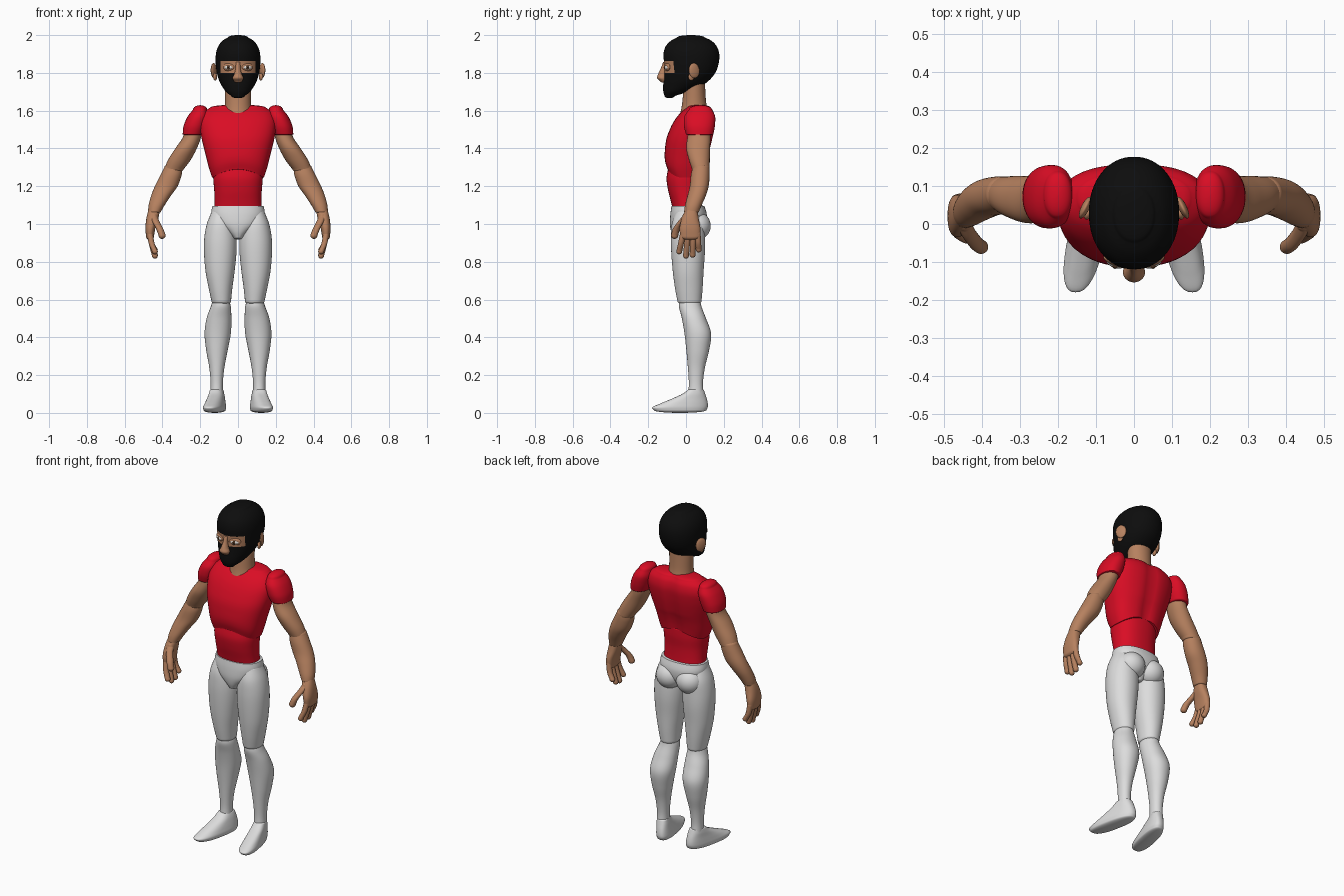
import bpy, bmesh, math
from mathutils import Matrix, Vector

cube = bpy.data.objects.get("Cube")
if cube:
    bpy.data.objects.remove(cube, do_unlink=True)


def material(name, r, g, b):
    mat = bpy.data.materials.new(name)
    mat.use_nodes = True
    mat.diffuse_color = (r, g, b, 1)
    bsdf = next(n for n in mat.node_tree.nodes if n.type == 'BSDF_PRINCIPLED')
    bsdf.inputs["Base Color"].default_value = (r, g, b, 1)
    bsdf.inputs["Roughness"].default_value = 0.6
    return mat


RED = material("red_shirt", 0.7, 0.004, 0.018)
WHITE = material("white_tights", 0.72, 0.72, 0.72)
SKIN = material("tan_skin", 0.47, 0.22, 0.115)
BLACK = material("black_mask", 0.004, 0.004, 0.004)
EYE = material("eye_white", 0.75, 0.72, 0.68)
IRIS = material("brown_iris", 0.1, 0.045, 0.02)


def finish(bm, name, *mats):
    bmesh.ops.recalc_face_normals(bm, faces=bm.faces)
    mesh = bpy.data.meshes.new(name)
    bm.to_mesh(mesh)
    bm.free()
    obj = bpy.data.objects.new(name, mesh)
    bpy.context.collection.objects.link(obj)
    for mat in mats:
        mesh.materials.append(mat)
    bpy.ops.object.select_all(action='DESELECT')
    obj.select_set(True)
    bpy.context.view_layer.objects.active = obj
    bpy.ops.object.shade_smooth_by_angle(angle=math.radians(50))
    return obj


def spline(a, b, c, d, t):
    """Point between b and c on a smooth curve through all four rings."""
    return [q + t / 2 * (r - p + t * (2 * p - 5 * q + 4 * r - s + t * (3 * (q - r) + s - p)))
            for p, q, r, s in zip(a, b, c, d)]


def skin_rings(rings, domes, power, warp, side, seg=48, steps=6):
    """Surface through level rings (z, x0, x1, y0, y1), bottom up, with domed ends."""
    rows = []
    last = len(rings) - 1
    for i in range(last):
        four = [rings[min(max(i + k, 0), last)] for k in (-1, 0, 1, 2)]
        rows += [(spline(*four, j / steps), 1) for j in range(steps)]
    rows.append((list(rings[-1]), 1))
    angles = [math.pi / 2 * k / 6 for k in range(1, 6)] + [1.55]
    low = [([rings[0][0] - domes[0] * math.sin(a), *rings[0][1:]], math.cos(a)) for a in reversed(angles)]
    top = [([rings[-1][0] + domes[1] * math.sin(a), *rings[-1][1:]], math.cos(a)) for a in angles]
    bm = bmesh.new()
    loops = []
    for (z, x0, x1, y0, y1), scale in low + rows + top:
        loop = []
        for k in range(seg):
            c, s = math.cos(math.tau * k / seg), math.sin(math.tau * k / seg)
            c = math.copysign(abs(c) ** (2 / power), c) * scale
            s = math.copysign(abs(s) ** (2 / power), s) * scale
            x, y, h = (x0 + x1) / 2 + c * (x1 - x0) / 2, (y0 + y1) / 2 + s * (y1 - y0) / 2, z
            if warp:
                x, y, h = warp(x, y, h)
            loop.append(bm.verts.new((x * side, y, h)))
        loops.append(loop)
    for a, b in zip(loops, loops[1:]):
        for k in range(seg):
            n = (k + 1) % seg
            bm.faces.new((a[k], a[n], b[n], b[k]))
    bm.faces.new(loops[0])
    bm.faces.new(loops[-1])
    return bm


def centred(rings):
    return [(z, -w, w, y0, y1) for z, w, y0, y1 in rings]


def body(name, mat, rings, domes=(.01, .01), power=2.2, warp=None):
    return finish(skin_rings(centred(rings), domes, power, warp, 1), name, mat)


def limb(name, mat, rings, domes=(.02, .02), power=2.1, warp=None, seg=40):
    for label, side in (("left_", 1), ("right_", -1)):
        finish(skin_rings(rings, domes, power, warp, side, seg), label + name, mat)


def balls(name, mat, centre, radii, turn=0, tilt=0):
    for label, side in (("left_", 1), ("right_", -1)):
        bm = bmesh.new()
        bmesh.ops.create_uvsphere(bm, u_segments=32, v_segments=20, radius=1)
        place = (Matrix.Translation(Vector((centre[0] * side, centre[1], centre[2])))
                 @ Matrix.Rotation(turn * side, 4, 'Z') @ Matrix.Rotation(tilt, 4, 'X')
                 @ Matrix.Diagonal((*radii, 1)))
        bm.transform(place)
        finish(bm, label + name, mat)


def digit(name, path, radius):
    limb(name, SKIN, [(z, x - radius, x + radius, y - radius, y + radius) for x, y, z in path],
         (radius, radius), 2, seg=16)


# Torso: arched rib cage edge and a shallow spine groove
def rib_arch(x, y, z):
    low = min(max((1.4 - z) / .15, 0), 1)
    if y > .04:
        y -= .014 * math.exp(-(x / .03) ** 2)
    return x, y, z + .045 * low * max(0, 1 - (x / .135) ** 2)


body("chest", RED, [(1.245, .137, -.098, .1), (1.3, .155, -.11, .108), (1.36, .17, -.113, .12),
                    (1.44, .19, -.106, .14), (1.5, .2, -.086, .152), (1.55, .2, -.06, .157),
                    (1.59, .182, -.028, .15), (1.615, .15, .002, .135)], (.004, .017), 2.4, rib_arch)
body("abdomen", RED, [(1.07, .126, -.068, .088), (1.12, .124, -.08, .085), (1.18, .126, -.095, .085),
                      (1.24, .131, -.103, .09), (1.29, .13, -.095, .09)], power=2.3)
body("pelvis", WHITE, [(.93, .03, -.068, .06), (.96, .065, -.079, .085), (1, .118, -.085, .105),
                       (1.05, .141, -.083, .11), (1.095, .136, -.077, .098)], (.012, .004), 2.3)
balls("buttock", WHITE, (.066, .058, .99), (.076, .073, .074))
body("neck", SKIN, [(1.57, .08, -.035, .12), (1.61, .071, -.025, .113), (1.66, .068, -.018, .105),
                    (1.76, .07, -.01, .1)], power=2)

# Legs
limb("thigh", WHITE, [(.59, .037, .14, -.045, .082), (.66, .03, .155, -.058, .088), (.75, .018, .172, -.07, .093),
                      (.85, .008, .18, -.078, .1), (.93, .008, .178, -.08, .1), (1, .02, .165, -.075, .095),
                      (1.06, .04, .142, -.055, .07)])
limb("shin", WHITE, [(.1, .08, .146, .012, .093), (.16, .08, .145, .015, .09), (.24, .072, .152, .01, .1),
                     (.33, .055, .168, .002, .122), (.42, .038, .177, -.008, .133), (.5, .035, .166, -.022, .106),
                     (.56, .038, .145, -.037, .083), (.59, .045, .135, -.036, .076)])
limb("foot", WHITE, [(.014, .06, .155, -.17, .108), (.03, .058, .157, -.178, .115), (.05, .062, .155, -.135, .115),
                     (.075, .068, .152, -.075, .11), (.1, .074, .15, -.02, .102), (.12, .08, .147, .008, .095)],
     (.014, .008), 2.5, lambda x, y, z: (x + .2 * (.05 - y), y, z))

# Arms
limb("sleeve", RED, [(1.475, .186, .293, 0, .145), (1.52, .168, .288, -.011, .153), (1.57, .158, .266, -.008, .154),
                     (1.605, .163, .238, .015, .138)], (.006, .024), 2.2)
limb("upper_arm", SKIN, [(1.29, .288, .39, .032, .125), (1.34, .25, .37, .015, .126), (1.4, .218, .332, .002, .127),
                         (1.46, .196, .292, .008, .13), (1.52, .19, .28, .02, .13)])
limb("forearm", SKIN, [(1.065, .408, .476, -.01, .068), (1.1, .388, .473, -.005, .083), (1.15, .355, .46, .008, .105),
                       (1.2, .32, .44, .02, .12), (1.26, .298, .41, .026, .125), (1.3, .295, .39, .035, .124)],
     (.008, .02))

# Hands
limb("palm", SKIN, [(.935, .445, .487, -.03, .075), (.98, .437, .49, -.034, .076), (1.03, .422, .485, -.022, .067),
                    (1.08, .412, .473, 0, .06)], (.02, .01), 2.4)
digit("thumb", [(.402, -.06, .94), (.415, -.05, .975), (.436, -.022, 1.015), (.445, 0, 1.04)], .019)
for finger, base, tip, end in (("index", -.016, -.036, .855), ("middle", .012, 0, .832),
                               ("ring", .039, .035, .837), ("little", .062, .067, .865)):
    digit(finger + "_finger", [(.44, tip, end), (.458, (base + tip) / 2, .9), (.466, base, .95)], .0155)

# Head: black mask with an eye opening cut as clean faces
bm = skin_rings(centred([(1.678, .036, -.113, -.06), (1.7, .064, -.12, .01), (1.73, .085, -.121, .08),
                         (1.76, .1, -.118, .122), (1.8, .112, -.115, .155), (1.85, .118, -.116, .173),
                         (1.9, .117, -.119, .176), (1.94, .105, -.108, .163), (1.97, .082, -.08, .135),
                         (1.987, .055, -.048, .1)]), (.012, .013), 2.1, None, 1, 64)
for point, normal in (((0, 0, 1.8), (0, 0, 1)), ((0, 0, 1.862), (0, 0, 1)),
                      ((.092, 0, 0), (1, 0, 0)), ((-.092, 0, 0), (1, 0, 0))):
    bmesh.ops.bisect_plane(bm, geom=bm.verts[:] + bm.edges[:] + bm.faces[:],
                           plane_co=point, plane_no=normal, dist=1e-5)
for face in bm.faces:
    c = face.calc_center_median()
    face.material_index = int(c.y < -.02 and abs(c.x) < .092 and 1.8 < c.z < 1.862)
finish(bm, "masked_head", BLACK, SKIN)

# Face details
body("nose", SKIN, [(1.757, .022, -.138, -.1), (1.773, .029, -.153, -.1), (1.795, .02, -.147, -.1),
                    (1.825, .013, -.133, -.1), (1.855, .012, -.122, -.1)], (.008, .004), 2)
balls("eyelid", SKIN, (.05, -.099, 1.831), (.033, .011, .021), .4)
balls("eyeball", EYE, (.05, -.102, 1.829), (.025, .013, .012), .4)
balls("iris", IRIS, (.051, -.1115, 1.829), (.01, .005, .01), .4)
balls("pupil", BLACK, (.0515, -.115, 1.829), (.0045, .0025, .0045), .4)

# Ears
balls("ear", SKIN, (.128, .043, 1.812), (.011, .031, .04), .45, .15)
balls("ear_lobe", SKIN, (.121, .028, 1.779), (.01, .017, .02), .3)
